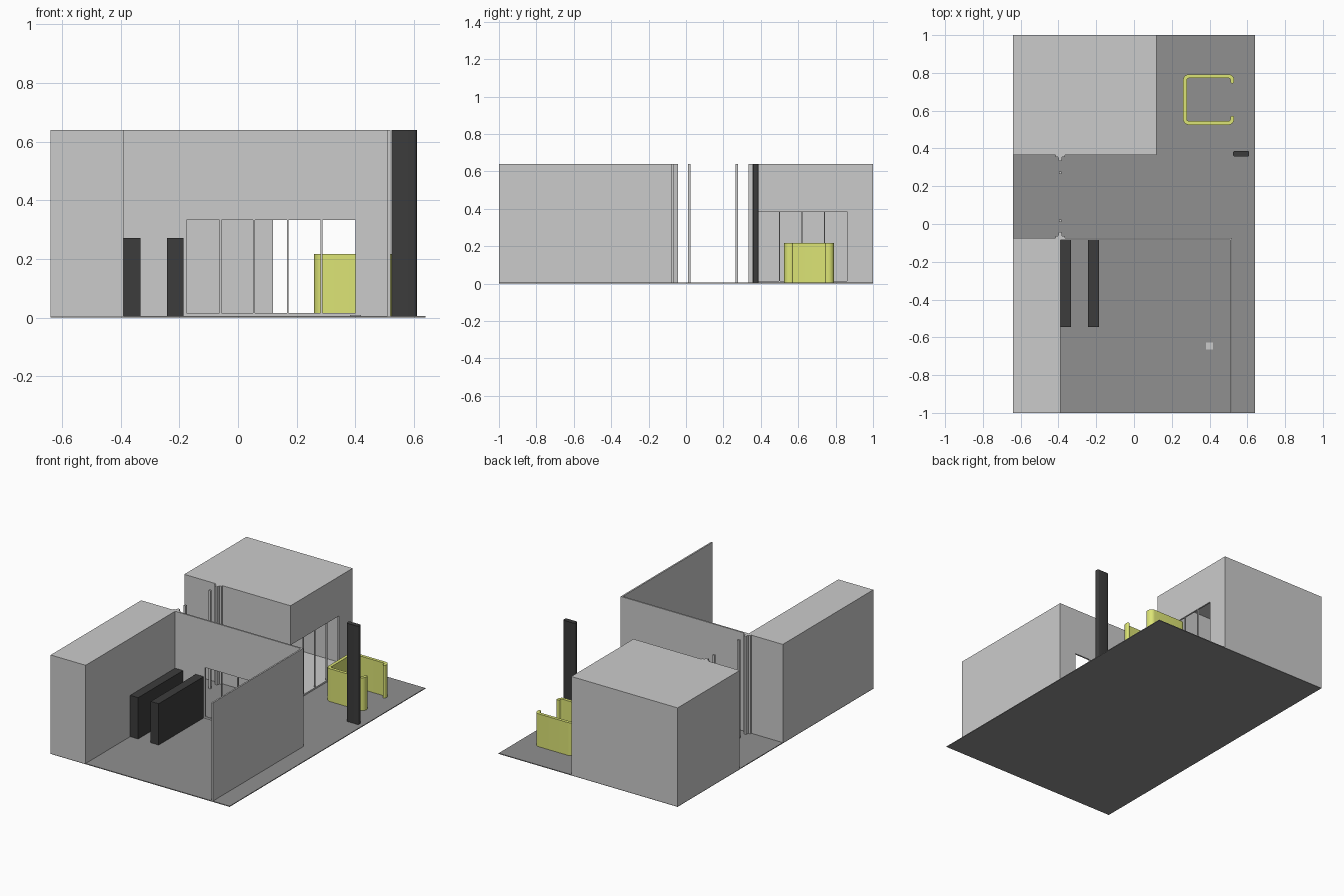
import bpy, bmesh
from math import cos, sin, radians

if "Cube" in bpy.data.objects:
    bpy.data.objects.remove(bpy.data.objects["Cube"])


def material(name, rgb):
    m = bpy.data.materials.new(name)
    m.diffuse_color = (*rgb, 1)
    m.use_nodes = True
    m.node_tree.nodes["Principled BSDF"].inputs["Base Color"].default_value = m.diffuse_color
    return m


DARK = material("charcoal", (0.045, 0.045, 0.045))
LIME = material("lime", (0.72, 0.78, 0.18))
FLOOR = material("floor_grey", (0.28, 0.28, 0.28))


def prism(name, pts, z0, z1, mat=None, smooth=False):
    """Extrude a plan outline from z0 to z1."""
    bm = bmesh.new()
    face = bm.faces.new([bm.verts.new((x, y, z0)) for x, y in pts])
    res = bmesh.ops.extrude_face_region(bm, geom=[face])
    for v in res["geom"]:
        if isinstance(v, bmesh.types.BMVert):
            v.co.z = z1
    bmesh.ops.recalc_face_normals(bm, faces=bm.faces)
    me = bpy.data.meshes.new(name)
    bm.to_mesh(me)
    bm.free()
    ob = bpy.data.objects.new(name, me)
    bpy.context.collection.objects.link(ob)
    if mat:
        me.materials.append(mat)
    if smooth:
        bpy.ops.object.select_all(action='DESELECT')
        ob.select_set(True)
        bpy.context.view_layer.objects.active = ob
        bpy.ops.object.shade_smooth_by_angle(angle=radians(35))
    return ob


def box(name, x0, x1, y0, y1, z0, z1, mat=None):
    return prism(name, [(x0, y0), (x1, y0), (x1, y1), (x0, y1)], z0, z1, mat)


def cut(ob, *dims):
    """Subtract a box and remove the cutter."""
    cutter = box("cutter", *dims)
    cutter.hide_render = True
    mod = ob.modifiers.new("cut", 'BOOLEAN')
    mod.object, mod.operation, mod.solver = cutter, 'DIFFERENCE', 'EXACT'
    bpy.context.view_layer.objects.active = ob
    bpy.ops.object.modifier_apply(modifier=mod.name)
    bpy.data.objects.remove(cutter)


def panes(a, b, n, bar):
    """Spans of n panes between a and b, separated by thin mullions."""
    w = (b - a) / n
    return [(a + i * w + (bar / 2 if i else 0),
             a + (i + 1) * w - (bar / 2 if i < n - 1 else 0)) for i in range(n)]


def arc(cx, cy, r, a0, a1, n=8):
    return [(cx + r * cos(radians(a0 + (a1 - a0) * i / n)),
             cy + r * sin(radians(a0 + (a1 - a0) * i / n))) for i in range(n + 1)]


T = 0.005  # floor thickness
H = 0.64   # wall height

# Floor with small floor plate
box("floor", -0.64, 0.64, -1, 1, 0, T, FLOOR)
box("floor_plate", 0.382, 0.419, -0.665, -0.627, T, 0.008)

# Side block, closed
box("side_block", -0.64, -0.39, -1, -0.075, T, H)

# Back room: hollow, with a glazed opening on its right side
room = box("back_room", -0.64, 0.12, 0.365, 1, T, H)
cut(room, -0.63, 0.11, 0.375, 0.99, 0.012, 0.63)
for y0, y1 in panes(0.38, 0.86, 4, 0.005):
    cut(room, 0.10, 0.13, y0, y1, 0.015, 0.385)

# L-shaped room wall with a five-pane opening
wall = prism("room_wall", [(-0.39, -0.085), (0.51, -0.085), (0.51, -1), (0.52, -1),
                           (0.52, -0.075), (-0.39, -0.075)], T, H)
for x0, x1 in panes(-0.175, 0.40, 5, 0.006):
    cut(wall, x0, x1, -0.1, -0.06, 0.015, 0.333)

# Passage portal: stepped jambs and slim posts, mirrored about the passage
MID = 0.145
for side, label in ((-1, "near"), (1, "far")):
    jamb = [(-0.415, 0.22), (-0.415, 0.209), (-0.402, 0.209), (-0.398, 0.188),
            (-0.384, 0.188), (-0.380, 0.209), (-0.365, 0.209), (-0.365, 0.22)]
    prism(label + "_jamb", [(x, MID + side * d) for x, d in jamb], T, H)
    y = MID + side * 0.127
    box(label + "_post", -0.398, -0.384, y - 0.007, y + 0.007, T, H)

# Low dark display units
for i, (x0, x1) in enumerate(((-0.39, -0.333), (-0.243, -0.186))):
    box(f"display_unit_{i + 1}", x0, x1, -0.545, -0.083, T, 0.272, DARK)

# Rounded dark pillar
r = 0.01
pillar = (arc(0.60, 0.377, r, 0, 90, 4) + arc(0.534, 0.377, r, 90, 180, 4)
          + arc(0.534, 0.367, r, 180, 270, 4) + arc(0.60, 0.367, r, 270, 360, 4))
prism("pillar", pillar, T, H, DARK, True)

# C-shaped reception desk with rounded corners and short returns
corners = [(0.50, 0.762, 0), (0.29, 0.762, 90), (0.29, 0.555, 180), (0.50, 0.555, 270)]
outer = [p for x, y, a in corners for p in arc(x, y, 0.03, a, a + 90)]
inner = [p for x, y, a in corners for p in arc(x, y, 0.01, a, a + 90)]
tip_a = arc(0.52, 0.754, 0.01, 180, 360)
tip_b = arc(0.52, 0.563, 0.01, 0, 180)
prism("reception_desk", tip_a + outer + tip_b + inner[::-1], T, 0.217, LIME, True)
